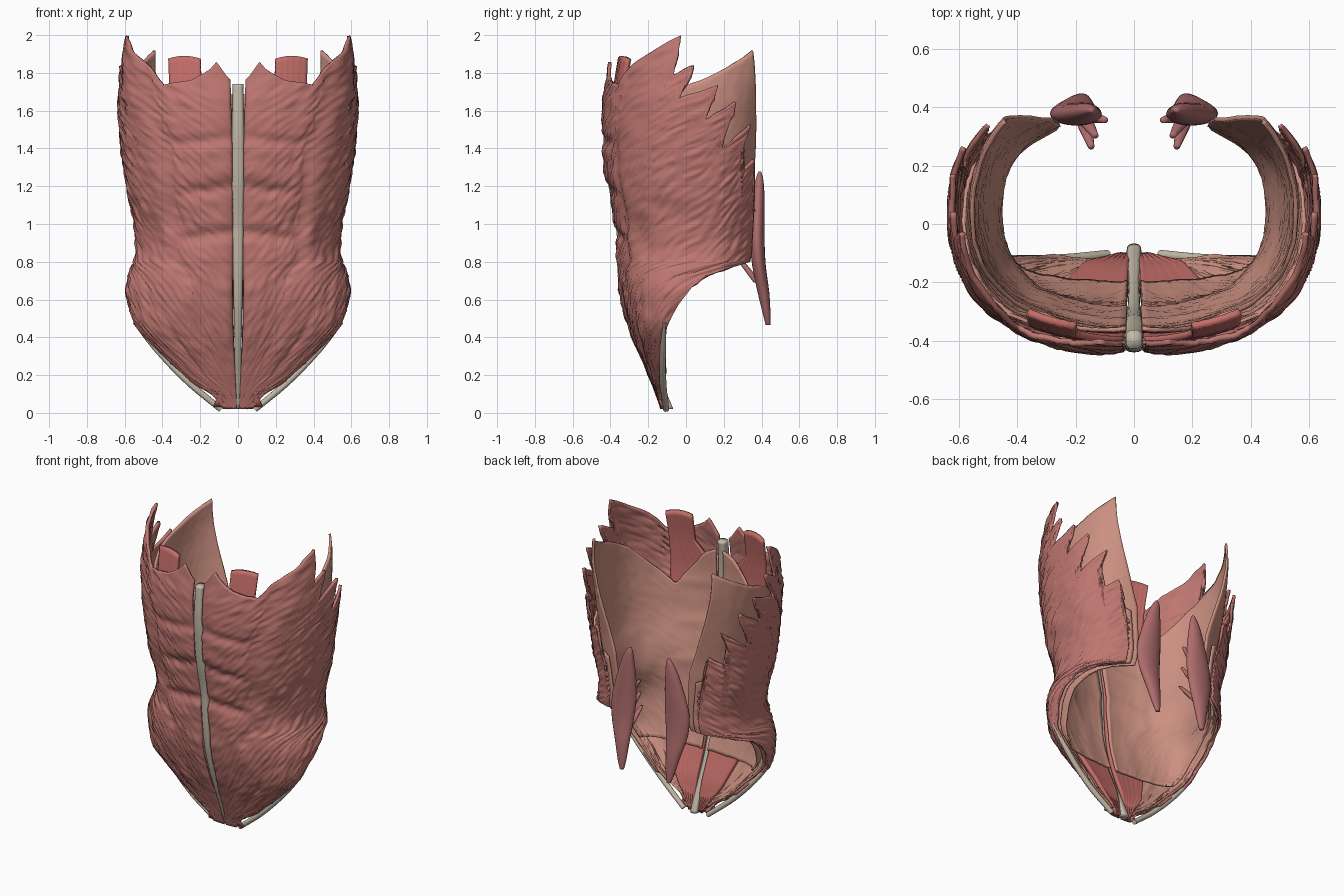
import bpy, math
from mathutils import Vector, noise

if "Cube" in bpy.data.objects:
    bpy.data.objects.remove(bpy.data.objects["Cube"])


def lerp(tab, t):
    if t <= tab[0][0]:
        return tab[0][1]
    for (a, p), (b, q) in zip(tab, tab[1:]):
        if t <= b:
            return p + (q - p) * (t - a) / (b - a)
    return tab[-1][1]


def soft(tab, t):
    return sum(lerp(tab, t + d) for d in (-.06, -.03, 0, .03, .06)) / 5


# Torso envelope by height: half width, front y, centre y, back depth
WIDTH = [(0, .09), (.2, .295), (.45, .55), (.58, .575), (.69, .605), (.86, .53), (1, .55),
         (1.2, .6), (1.5, .63), (1.7, .64), (1.85, .625), (2, .59)]
FRONT = [(0, -.125), (.2, -.2), (.4, -.285), (.6, -.345), (.8, -.37), (1, -.38), (1.2, -.425),
         (1.5, -.455), (1.7, -.445), (2, -.4)]
CENTRE = [(0, -.105), (.45, -.11), (.6, -.05), (.8, .05)]
BACK = [(.8, .35), (1.3, .38), (1.6, .44), (1.92, .5)]
E = .83


def shell_pt(deg, z, off):
    a = math.radians(deg)
    w = max(soft(WIDTH, z) - off, .03)
    cy = soft(CENTRE, z)
    c = math.cos(a)
    d = max(cy - soft(FRONT, z) - off, .008) if c > 0 else soft(BACK, z) - off * .3
    return Vector((w * abs(math.sin(a)) ** E, cy - math.copysign(abs(c) ** E, c) * d, z))


def material(name, rgb):
    m = bpy.data.materials.new(name)
    m.diffuse_color = (*rgb, 1)
    m.use_nodes = True
    m.node_tree.nodes["Principled BSDF"].inputs["Base Color"].default_value = m.diffuse_color
    return m


RED = material("muscle_red", (.52, .185, .165))
PALE = material("inner_muscle", (.6, .28, .22))
BRIGHT = material("deep_red", (.55, .155, .14))
PURPLE = material("back_muscle_red", (.42, .15, .15))
TENDON = material("tendon", (.55, .49, .39))


def make(name, rows, mat, thick=0, mirror=True, closed=False):
    n = len(rows[0])
    faces = []
    for j in range(len(rows) - 1):
        for i in range(n if closed else n - 1):
            k = (i + 1) % n
            faces.append((j * n + i, j * n + k, (j + 1) * n + k, (j + 1) * n + i))
    if closed:
        faces += [tuple(reversed(range(n))), tuple(range((len(rows) - 1) * n, len(rows) * n))]
    me = bpy.data.meshes.new(name)
    me.from_pydata([p for r in rows for p in r], [], faces)
    me.shade_smooth()
    me.materials.append(mat)
    ob = bpy.data.objects.new(name, me)
    bpy.context.collection.objects.link(ob)
    if thick:
        s = ob.modifiers.new("thickness", 'SOLIDIFY')
        s.thickness = thick
        s.offset = -1
    if mirror:
        m = ob.modifiers.new("mirror", 'MIRROR')
        m.use_mirror_merge = False
    return ob


def relief(p, z):
    # abdominal segments, side groove and slanted fibre streaks
    x = .63 * abs(math.sin(math.radians(p))) ** E if p < 90 else 1
    m = 1 / (1 + math.exp((x - .34) / .02))
    d = -.022 * math.exp(-(x / .05) ** 2) * min(1, z * 2)
    for zg in (1.46, 1.2, .96):
        d -= .02 * m * math.exp(-((z - zg + .1 * x) / .035) ** 2)
    if z > .7:
        d -= .01 * math.exp(-((x - .38) / .04) ** 2)
    a = p * .0095
    s = .6 if x > .36 else 1
    fade = min(1, z * 3)
    d += .011 * fade * noise.noise(Vector(((z - s * a) * 42, (z * s + a) * 8, 0)))
    return d + .01 * fade * noise.noise(Vector((a * 6, z * 6, 5)))


def sheet(name, off, pm, top, mat, thick, zmin, nu, nl, nt, shear=0, fibres=0.):
    rows = []
    full = lerp(pm, .8)
    for j in range(nl + nt + 1):
        row = []
        for i in range(nu + 1):
            s = i / nu
            p = 1.5 + s * (full - 1.5)
            z = zmin + (.8 - zmin) * j / nl if j <= nl else .8 + (lerp(top, p) - .8) * (j - nl) / nt
            deg = 1.5 + s * (lerp(pm, z) - 1.5)
            deg += shear * max(0, z - 1.4) * min(1, p / 60)
            row.append(shell_pt(deg, z, off - fibres * relief(p, z)))
        rows.append(row)
    return make(name, rows, mat, thick)


CREST = [(0, 35), (.1, 45), (.16, 75), (.2, 90), (.45, 90), (.58, 92), (.68, 96), (.73, 104), (.77, 122)]

# Outer oblique sheet with saw-toothed upper edge
sheet("external_oblique", 0, CREST + [(.8, 145)],
      [(0, 1.74), (2, 1.77), (5, 1.86), (7, 1.82), (10, 1.79), (14, 1.76), (20, 1.75), (26, 1.735),
       (29, 1.8), (34, 1.86), (41, 1.91), (51, 2.0), (56, 1.79), (62, 1.84), (66, 1.67), (80, 1.74),
       (85, 1.55), (99, 1.65), (106, 1.4), (122, 1.53), (128, 1.28), (141, 1.34), (145, 1.1)],
      RED, .018, .02, 160, 42, 64, shear=64, fibres=1)

# Middle oblique layer
sheet("internal_oblique", .028, CREST + [(.8, 148)],
      [(0, 1.65), (30, 1.4), (76, 1.4), (148, 1.15)], PALE, .012, .06, 60, 24, 24, fibres=.8)

# Innermost layer, tall at the back, arched lower edge at the front
sheet("transverse_abdominal", .075, CREST + [(.8, 150), (1.2, 152), (1.4, 145), (1.6, 137), (1.92, 126)],
      [(0, 1.7), (8, 1.65), (30, 1.4), (76, 1.66), (150, 1.92)], PALE, .014, .4, 70, 20, 40, fibres=.35)


# Straight front muscle: tab above the sheets, taper to the pubis
def rectus_row(z):
    w = lerp([(.02, .05), (.2, .17), (.45, .27), (.8, .33), (1.9, .37)], z)
    x0 = lerp([(.02, .02), (1.5, .035), (1.7, .2)], z)
    W, f, cy = soft(WIDTH, z), soft(FRONT, z), soft(CENTRE, z)
    row = []
    for i in range(17):
        x = x0 + (w - x0) * i / 16
        y = cy - (cy - f) * (1 - min(.99, x / W) ** 2.4) ** (1 / 2.4)
        top = .015 * max(0, z - 1.6) / .3 * (i / 8 - 1) ** 2
        row.append((x, y + min(.042, .01 + z * .15) + .0012 * math.sin(i * 2.1), z - top))
    return row


make("rectus_abdominis", [rectus_row(.02 + 1.87 * j / 70) for j in range(71)], BRIGHT, .025)


# Small triangular muscle beside the midline at the pubis
make("pyramidalis", [[(.02 + (.1 * (1 - t) + .01) * i / 6, -.13 - .1 * t, .03 + .26 * t)
                      for i in range(7)] for t in [k / 8 for k in range(9)]], BRIGHT, .012)


def loft(name, stations, mat, mirror=True, n=20, steps=40, power=1.):
    # stations: z, x, y, half width, half depth
    tabs = [[(k, st[c]) for k, st in enumerate(stations)] for c in range(5)]
    rows = []
    for j in range(steps + 1):
        t = (len(stations) - 1) * j / steps
        z, x, y, a, b = (sum(lerp(tb, t + d) for d in (-.3, 0, .3)) / 3 for tb in tabs)
        ring = []
        for i in range(n):
            g = 2 * math.pi * i / n
            c, s = math.cos(g), math.sin(g)
            ring.append((x + a * math.copysign(abs(c) ** power, c),
                         y + b * math.copysign(abs(s) ** power, s), z))
        rows.append(ring)
    return make(name, rows, mat, 0, mirror, True)


# Pale midline band
mid = []
for k in range(19):
    z = .01 + 1.74 * k / 18
    w = lerp([(0, .026), (.3, .018), (.8, .027), (1.3, .036), (1.75, .028)], z)
    d = lerp([(0, .03), (.15, .025), (1.75, .032)], z)
    mid.append((z, 0, soft(FRONT, z) + d + lerp([(0, .012), (.3, .004), (1, .012)], z), w, d))
loft("midline_band", mid, TENDON, False, steps=72, power=.7)

# Pale ligament along the groin, both sides
cu = bpy.data.curves.new("groin_ligament", 'CURVE')
cu.dimensions = '3D'
cu.bevel_depth = .018
cu.bevel_resolution = 3
cu.use_fill_caps = True
sp = cu.splines.new('BEZIER')
pts = [(.55, -.115, .48, .5), (.43, -.122, .335, .9), (.265, -.122, .165, 1), (.09, -.105, .018, .9)]
sp.bezier_points.add(len(pts) - 1)
for b, (x, y, z, r) in zip(sp.bezier_points, pts):
    b.co = (x, y, z)
    b.radius = r
    b.handle_left_type = b.handle_right_type = 'AUTO'
cu.materials.append(TENDON)
lig = bpy.data.objects.new("groin_ligament", cu)
bpy.context.collection.objects.link(lig)
lig.modifiers.new("mirror", 'MIRROR').use_mirror_merge = False

# Spindle muscles at the back with small inner slips
loft("back_spindle", [(.46, .175, .435, .012, .012), (.52, .18, .428, .03, .02), (.64, .19, .41, .05, .032),
                      (.78, .205, .385, .08, .036), (.92, .2, .375, .09, .04), (1.06, .18, .378, .07, .038),
                      (1.18, .165, .385, .045, .03), (1.25, .15, .39, .025, .018),
                      (1.28, .145, .39, .006, .006)], PURPLE)
for k, (x, y, z) in enumerate([(.095, .355, 1.06), (.13, .3, .95), (.145, .26, .84)]):
    loft("back_slip_%d" % (k + 1), [(z - .16, .19, .385, .025, .02),
                                    (z - .07, (x + .18) / 2, (y + .375) / 2, .022, .02),
                                    (z, x, y, .01, .01)], PURPLE, n=10, steps=10)
